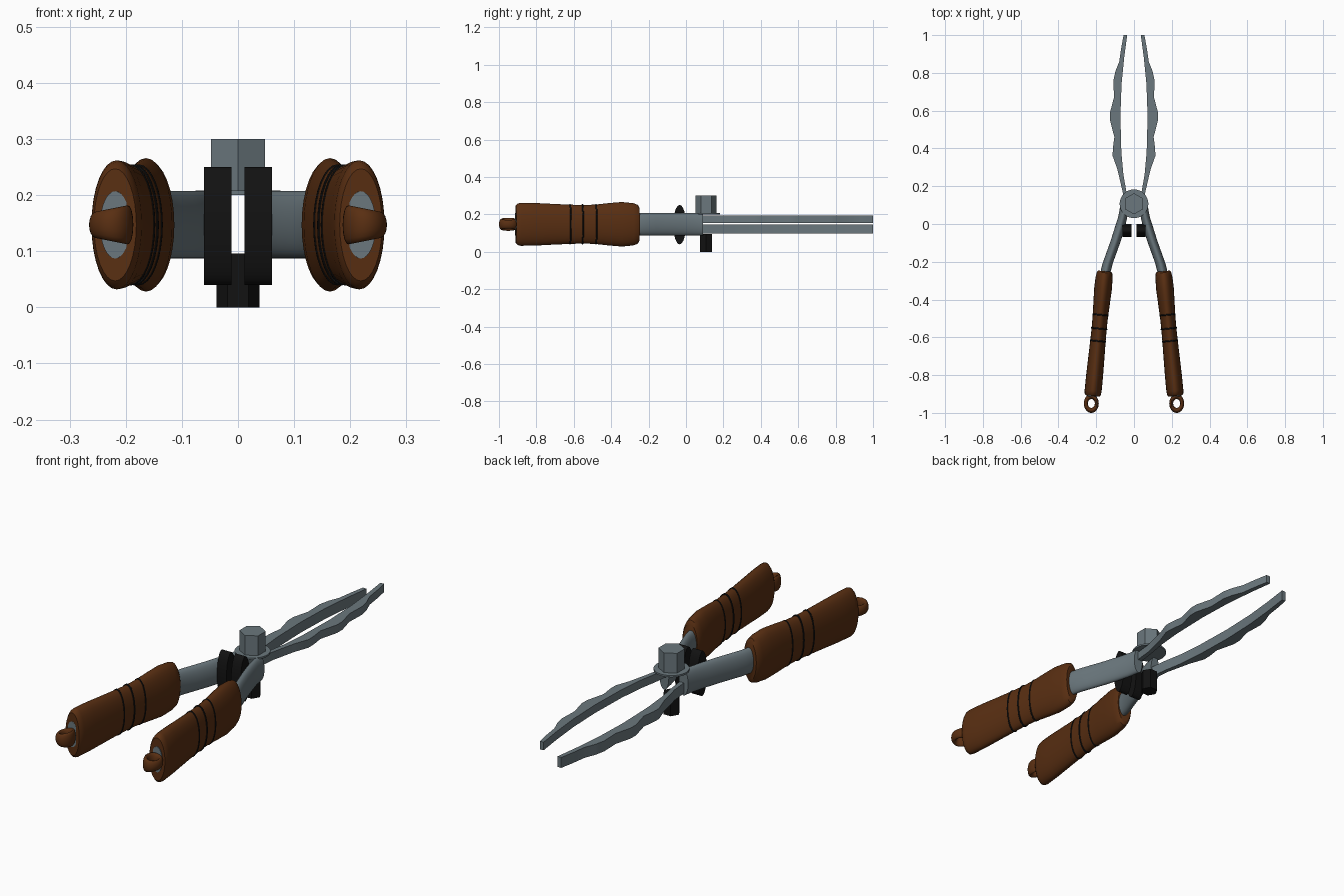
import bpy, bmesh, math
from mathutils import Vector

if "Cube" in bpy.data.objects:
    bpy.data.objects.remove(bpy.data.objects["Cube"])


def material(name, rgb):
    m = bpy.data.materials.new(name)
    m.diffuse_color = (*rgb, 1)
    m.use_nodes = True
    m.node_tree.nodes["Principled BSDF"].inputs["Base Color"].default_value = m.diffuse_color
    return m


STEEL = material("grey steel", (0.145, 0.185, 0.205))
BROWN = material("brown grip", (0.10, 0.028, 0.006))
BLACK = material("black rubber", (0.006, 0.006, 0.006))
ZC = 0.147  # height of the tool's middle plane


def finish(name, bm, mat, angle=35):
    bmesh.ops.recalc_face_normals(bm, faces=bm.faces)
    me = bpy.data.meshes.new(name)
    bm.to_mesh(me)
    bm.free()
    ob = bpy.data.objects.new(name, me)
    bpy.context.collection.objects.link(ob)
    me.materials.append(mat)
    bpy.ops.object.select_all(action='DESELECT')
    ob.select_set(True)
    bpy.context.view_layer.objects.active = ob
    bpy.ops.object.shade_smooth_by_angle(angle=math.radians(angle))
    return ob


def loft(name, mat, sections, across, n=32):
    """Elliptical rings (x, y, half width, half height); across = width direction."""
    bm = bmesh.new()
    rings = []
    for x, y, rx, rz in sections:
        c = Vector((x, y, ZC))
        rings.append([bm.verts.new(c + across * rx * math.cos(a) + Vector((0, 0, rz * math.sin(a))))
                      for a in (2 * math.pi * i / n for i in range(n))])
    for a, b in zip(rings, rings[1:]):
        for i in range(n):
            j = (i + 1) % n
            bm.faces.new((a[i], a[j], b[j], b[i]))
    bm.faces.new(rings[0])
    bm.faces.new(rings[-1])
    return finish(name, bm, mat)


def prism(name, mat, outline, z0, z1):
    bm = bmesh.new()
    f = bm.faces.new([bm.verts.new((x, y, z0)) for x, y in outline])
    r = bmesh.ops.extrude_face_region(bm, geom=[f])
    bmesh.ops.translate(bm, vec=(0, 0, z1 - z0),
                        verts=[v for v in r['geom'] if isinstance(v, bmesh.types.BMVert)])
    return finish(name, bm, mat)


def polygon(r, n, start=0.0):
    return [(r * math.cos(start + 2 * math.pi * i / n),
             0.107 + r * math.sin(start + 2 * math.pi * i / n)) for i in range(n)]


# Blade outline: wavy outer edge and plain bowed inner edge
OUTER = [(0.052, 0.09), (0.06, 0.17), (0.088, 0.29), (0.113, 0.36), (0.112, 0.40), (0.104, 0.46),
         (0.127, 0.55), (0.127, 0.59), (0.106, 0.67), (0.109, 0.76), (0.098, 0.81), (0.078, 0.86),
         (0.068, 0.93), (0.055, 1.0)]
INNER = [(0.036, 1.0), (0.052, 0.88), (0.066, 0.74), (0.072, 0.57), (0.067, 0.38),
         (0.056, 0.26), (0.04, 0.17), (0.03, 0.09)]
# Grip profile: position along the axis, half width, half height
GRIP = [(0, 0.036, 0.09), (0.012, 0.041, 0.104), (0.05, 0.045, 0.113), (0.14, 0.047, 0.119),
        (0.25, 0.044, 0.113), (0.36, 0.041, 0.105), (0.45, 0.040, 0.103), (0.57, 0.041, 0.105),
        (0.70, 0.043, 0.109), (0.85, 0.045, 0.114), (0.96, 0.045, 0.115), (0.985, 0.043, 0.111),
        (1, 0.038, 0.100)]

for s, side in ((1, "right"), (-1, "left")):
    # Blades lie on two levels
    z0, z1 = (0.155, 0.193) if s > 0 else (0.097, 0.146)
    prism(side + "_blade", STEEL, [(s * x, y) for x, y in OUTER + INNER], z0, z1)

    # Curved arm running through the grip
    path = [(0.05, 0.09), (0.059, 0.04), (0.075, -0.02), (0.097, -0.09), (0.122, -0.16),
            (0.140, -0.21), (0.152, -0.26), (0.219, -0.912)]
    loft(side + "_arm", STEEL, [(s * x, y, 0.027 if y < 0 else 0.024, 0.06) for x, y in path],
         Vector((1, 0, 0)))

    # Grip and its three bands, square to the slanted axis
    a, b = Vector((s * 0.155, -0.25, 0)), Vector((s * 0.219, -0.91, 0))
    d = (b - a).normalized()
    across = Vector((-d.y, d.x, 0))
    loft(side + "_grip", BROWN, [(*a.lerp(b, t).xy, w, h) for t, w, h in GRIP], across)
    for k, t in enumerate((0.35, 0.46, 0.56)):
        loft(f"{side}_grip_band_{k + 1}", BLACK,
             [(*a.lerp(b, t + o).xy, 0.0415 + e, 0.106 + e)
              for o, e in ((-0.006, 0), (-0.003, 0.002), (0.003, 0.002), (0.006, 0))], across)

    # Hanging loop, taller on its inner side
    bm = bmesh.new()
    N, M = 32, 16
    ring = []
    for i in range(N):
        u = 2 * math.pi * i / N
        row = []
        for j in range(M):
            v = 2 * math.pi * j / M
            r = 0.029 + 0.0105 * math.cos(v)
            x = r * math.cos(u)
            row.append(bm.verts.new((s * (0.226 + x), -0.95 + 1.265 * r * math.sin(u),
                                     ZC + (0.029 - 0.2 * x) * math.sin(v))))
        ring.append(row)
    for i in range(N):
        for j in range(M):
            p, q = ring[i], ring[(i + 1) % N]
            bm.faces.new((p[j], q[j], q[(j + 1) % M], p[(j + 1) % M]))
    finish(side + "_hanging_loop", bm, BROWN, 60)

    # Oval rubber bumper between the arms
    bm = bmesh.new()
    rows = [[bm.verts.new((s * x, -0.034 + 0.034 * math.cos(2 * math.pi * i / 32),
                           0.145 + 0.105 * math.sin(2 * math.pi * i / 32)))
             for i in range(32)] for x in (0.012, 0.061)]
    for i in range(32):
        j = (i + 1) % 32
        bm.faces.new((rows[0][i], rows[0][j], rows[1][j], rows[1][i]))
    for row in rows:
        bm.faces.new(row)
    finish(side + "_bumper", bm, BLACK)

# Pivot: bolt head, washer and nut
prism("bolt_head", STEEL, polygon(0.056, 6, math.pi / 2), 0.205, 0.30)
prism("washer", STEEL, polygon(0.076, 32), 0.20, 0.208)
prism("nut", BLACK, polygon(0.038, 6), 0.0, 0.096)
